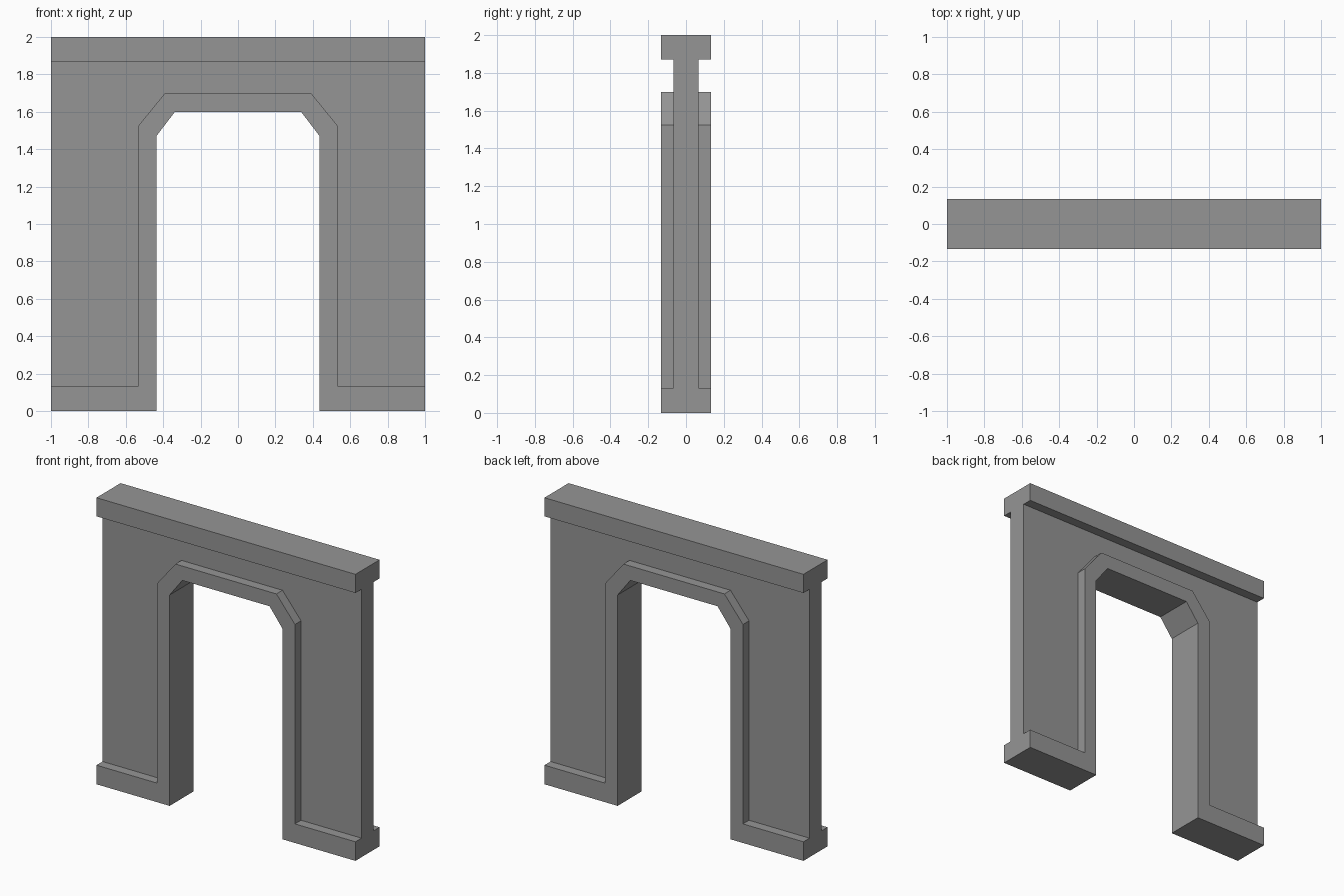
import bpy
import bmesh

if "Cube" in bpy.data.objects:
    bpy.data.objects.remove(bpy.data.objects["Cube"], do_unlink=True)

# Main dimensions
HALF_WIDTH = 1.0
TRIM_DEPTH = 0.133
WALL_DEPTH = 0.066
BASE_TOP = 0.133
CAP_BOTTOM = 1.87
HEIGHT = 2.0

grey = bpy.data.materials.new("stone_grey")
grey.use_nodes = True
colour = (0.3, 0.3, 0.3, 1.0)
grey.diffuse_color = colour
grey.node_tree.nodes["Principled BSDF"].inputs["Base Color"].default_value = colour


def mirrored(half):
    """Complete a right-hand outline (x, z) with its mirror image."""
    return half + [(-x, z) for x, z in reversed(half)]


def extrude_outline(name, outline, half_depth):
    """Make a flat-faced solid from an x-z outline, centred on y = 0."""
    bm = bmesh.new()
    face = bm.faces.new([bm.verts.new((x, -half_depth, z)) for x, z in outline])
    result = bmesh.ops.extrude_face_region(bm, geom=[face])
    moved = [v for v in result["geom"] if isinstance(v, bmesh.types.BMVert)]
    bmesh.ops.translate(bm, verts=moved, vec=(0, 2 * half_depth, 0))
    bmesh.ops.recalc_face_normals(bm, faces=bm.faces)
    mesh = bpy.data.meshes.new(name)
    bm.to_mesh(mesh)
    bm.free()
    mesh.materials.append(grey)
    obj = bpy.data.objects.new(name, mesh)
    bpy.context.collection.objects.link(obj)
    return obj


# Chamfered arch lines, listed from the bottom up on one side
opening = [(0.435, 0), (0.435, 1.472), (0.337, 1.6)]
frame_edge = [(0.533, BASE_TOP), (0.533, 1.525), (0.39, 1.7)]

# Door surround with the plinths at its feet
surround = opening[::-1] + [(HALF_WIDTH, 0), (HALF_WIDTH, BASE_TOP)] + frame_edge
extrude_outline("door_frame_and_plinths", mirrored(surround), TRIM_DEPTH)

# Recessed wall panel around the surround
panel = frame_edge[::-1] + [(HALF_WIDTH, BASE_TOP), (HALF_WIDTH, CAP_BOTTOM)]
extrude_outline("wall_panel", mirrored(panel), WALL_DEPTH)

# Coping beam along the top
cap = [(HALF_WIDTH, CAP_BOTTOM), (HALF_WIDTH, HEIGHT)]
extrude_outline("top_beam", mirrored(cap), TRIM_DEPTH)
